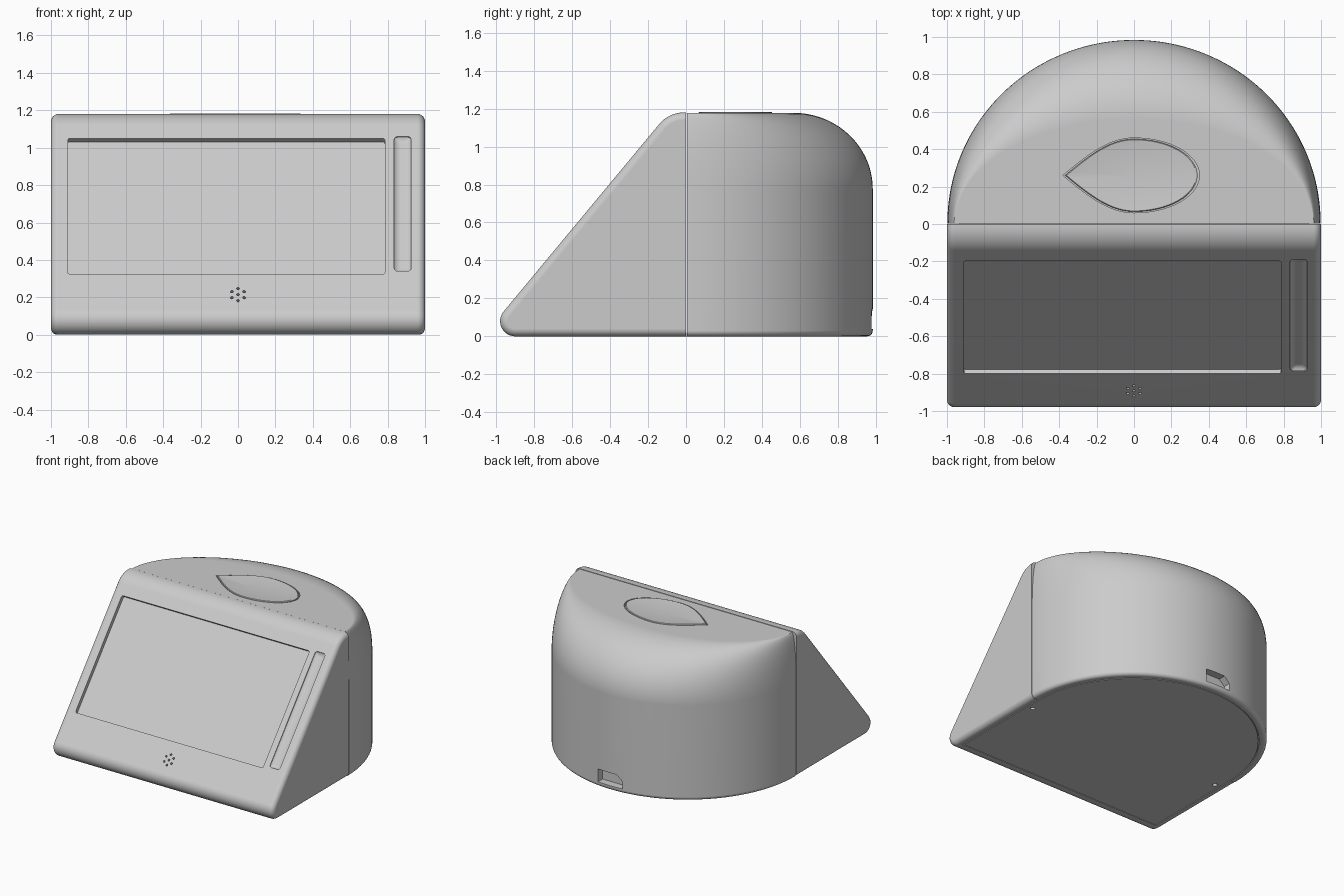
import bpy, bmesh
from math import sin, cos, pi, sqrt
from mathutils import Vector, Matrix

if "Cube" in bpy.data.objects:
    bpy.data.objects.remove(bpy.data.objects["Cube"])

H = 1.18                                   # height of the case
TOP, TOE = Vector((-0.09, H)), Vector((-1.07, 0))   # ends of the sloped front line (y, z)
S = (TOP - TOE).normalized()
# slope frame: x across, y up the slope, z outward
SLOPE = Matrix(((1, 0, 0, 0), (0, S.x, -S.y, TOP.x), (0, S.y, S.x, TOP.y), (0, 0, 0, 1)))


def loft(name, rings, matrix=Matrix()):
    """Closed solid through rings of equal point count."""
    bm = bmesh.new()
    rows = [[bm.verts.new(matrix @ Vector(p)) for p in ring] for ring in rings]
    n = len(rows[0])
    for a, b in zip(rows, rows[1:]):
        for i in range(n):
            bm.faces.new((a[i], a[(i + 1) % n], b[(i + 1) % n], b[i]))
    bm.faces.new(rows[0])
    bm.faces.new(rows[-1])
    bmesh.ops.recalc_face_normals(bm, faces=bm.faces)
    me = bpy.data.meshes.new(name)
    bm.to_mesh(me)
    bm.free()
    ob = bpy.data.objects.new(name, me)
    bpy.context.collection.objects.link(ob)
    return ob


def prism(name, outline, z0, z1, matrix=Matrix()):
    return loft(name, [[(x, y, z) for x, y in outline] for z in (z0, z1)], matrix)


def fillet(prev, p, nxt, r, n=12):
    """Arc points rounding the corner p."""
    a, b = (prev - p).normalized(), (nxt - p).normalized()
    half = a.angle(b) / 2
    c = p + (a + b).normalized() * (r / sin(half))
    t = r * cos(half) / sin(half)
    d0, d1 = p + a * t - c, p + b * t - c
    w = pi - 2 * half
    return [c + (d0 * sin(w * (1 - i / n)) + d1 * sin(w * i / n)) / sin(w) for i in range(n + 1)]


def rounded_rect(x0, x1, y0, y1, r):
    c = [Vector(p) for p in ((x0, y0), (x1, y0), (x1, y1), (x0, y1))]
    return [q for i in range(4) for q in fillet(c[i - 1], c[i], c[(i + 1) % 4], r, 5)]


def circle(cx, cy, r, n=16):
    return [(cx + r * cos(2 * pi * i / n), cy + r * sin(2 * pi * i / n)) for i in range(n)]


def leaf(scale):
    """Button outline: round on the right, pointed on the left."""
    right = [(0.35 * cos(t), 0.2 * sin(t)) for t in (pi * (i / 32 - 0.5) for i in range(33))]
    left = [(-0.38 * u, 0.2 * cos(pi / 2 * u)) for u in (i / 16 for i in range(1, 17))]
    left += [(x, -y) for x, y in reversed(left[:-1])]
    return [(x * scale, 0.26 + y * scale) for x, y in right + left]


def cut(target, cutter):
    cutter.hide_render = True
    m = target.modifiers.new("cut", 'BOOLEAN')
    m.operation, m.solver, m.object = 'DIFFERENCE', 'EXACT', cutter
    bpy.context.view_layer.objects.active = target
    bpy.ops.object.modifier_apply(modifier=m.name)


# sloped front half: side profile lofted across x with rounded side edges
profile = ([Vector((0, H))] + fillet(Vector((0, H)), TOP, TOE, 0.17)
           + fillet(TOP, TOE, Vector((0, 0)), 0.08) + [Vector((0, 0))])
dirs = [(b - a).normalized() for a, b in zip(profile, profile[1:])]
tangents = [(a + b).normalized() for a, b in zip(dirs[:1] + dirs, dirs + dirs[-1:])]
R = 0.04
rounding = [(1 - R + R * sin(k * pi / 12), R * (1 - cos(k * pi / 12))) for k in range(7)]
sections = [(-x, d) for x, d in reversed(rounding)] + rounding
front = loft("front_case", [[(x, p.x - t.y * d, p.y + t.x * d) for p, t in zip(profile, tangents)]
                            for x, d in sections])

# rounded back half: stacked half ellipses
levels = []
for k in range(19):
    f = k / 18 * pi / 2
    levels.append((0.96 + 0.04 * sin(f), 0.56 + 0.42 * sin(f), H - 0.002 - 0.4 * (1 - cos(f))))
for k in range(6):
    f = k / 5 * pi / 2
    d = 0.03 * (1 - cos(f))
    levels.append((1 - d, 0.98 - d, 0.03 * (1 - sin(f))))
arc = [pi * i / 80 for i in range(81)]
back = loft("back_case", [[(0.998 * a * cos(t), 0.004 + b * sin(t), z) for t in arc]
                          for a, b, z in levels])

# screen recess and side groove
cut(front, prism("screen_cutter", rounded_rect(-0.91, 0.785, -1.112, -0.169, 0.012), -0.03, 0.1, SLOPE))
groove = [[(x, y, z) for x, y in rounded_rect(0.835 + i, 0.925 - i, -1.092 + i, -0.156 - i, 0.02 - i / 3)]
          for i, z in ((0, 0.1), (0, -0.006), (0.008, -0.014), (0.02, -0.019), (0.032, -0.021))]
cut(front, loft("groove_cutter", groove, SLOPE))

# speaker holes
spots = [(0, 0)] + [(0.038 * cos(pi / 2 + k * pi / 3), 0.042 * sin(pi / 2 + k * pi / 3)) for k in range(6)]
for x, v in spots:
    cut(front, prism("speaker_hole_cutter", circle(x, -1.255 + v, 0.008), -0.03, 0.05, SLOPE))

# cable port low on the back, one upper corner chamfered
port = [(-0.11, 0.04), (0.11, 0.04), (0.11, 0.145), (-0.06, 0.145), (-0.11, 0.1)]
cut(back, loft("port_cutter", [[(x, y, z) for x, z in port] for y in (0.92, 1.1)]))

# top button: pocket and dished pad
cut(back, prism("button_cutter", leaf(1.0), H - 0.03, H + 0.05))
pad = [(0.97, H - 0.03), (0.97, H - 0.001), (0.95, H + 0.003)]
pad += [(s, H + 0.003 - 0.012 * (1 - (s / 0.95) ** 2)) for s in (0.85, 0.7, 0.55, 0.4, 0.25, 0.1)]
button = loft("top_button", [[(x, y, z) for (x, y), s in zip(leaf(s), [s] * 99)] for s, z in pad])


# base panel set in the underside
def base_outline(g):
    rear = [((0.94 - g) * cos(t), (0.93 - g) * sin(t)) for t in arc]
    return rear + [(-0.94 + g, -0.87 + g), (0.94 - g, -0.87 + g)]


base = prism("base_panel", base_outline(0.006), 0.0, 0.014)
for body in (front, back):
    cut(body, prism("base_cutter", base_outline(0), -0.05, 0.012))

# screw holes
for x in (-0.89, 0.89):
    hole = prism("screw_hole_cutter", circle(x, -0.12, 0.018), -0.05, 0.05)
    cut(base, hole)
    cut(front, hole)

# remove helpers, shade
for ob in list(bpy.data.objects):
    if ob.hide_render:
        bpy.data.objects.remove(ob)
for ob in (front, back, button, base):
    bpy.ops.object.select_all(action='DESELECT')
    ob.select_set(True)
    bpy.context.view_layer.objects.active = ob
    bpy.ops.object.shade_smooth_by_angle(angle=0.5)
    ob.modifiers.new("normals", 'WEIGHTED_NORMAL').keep_sharp = True
